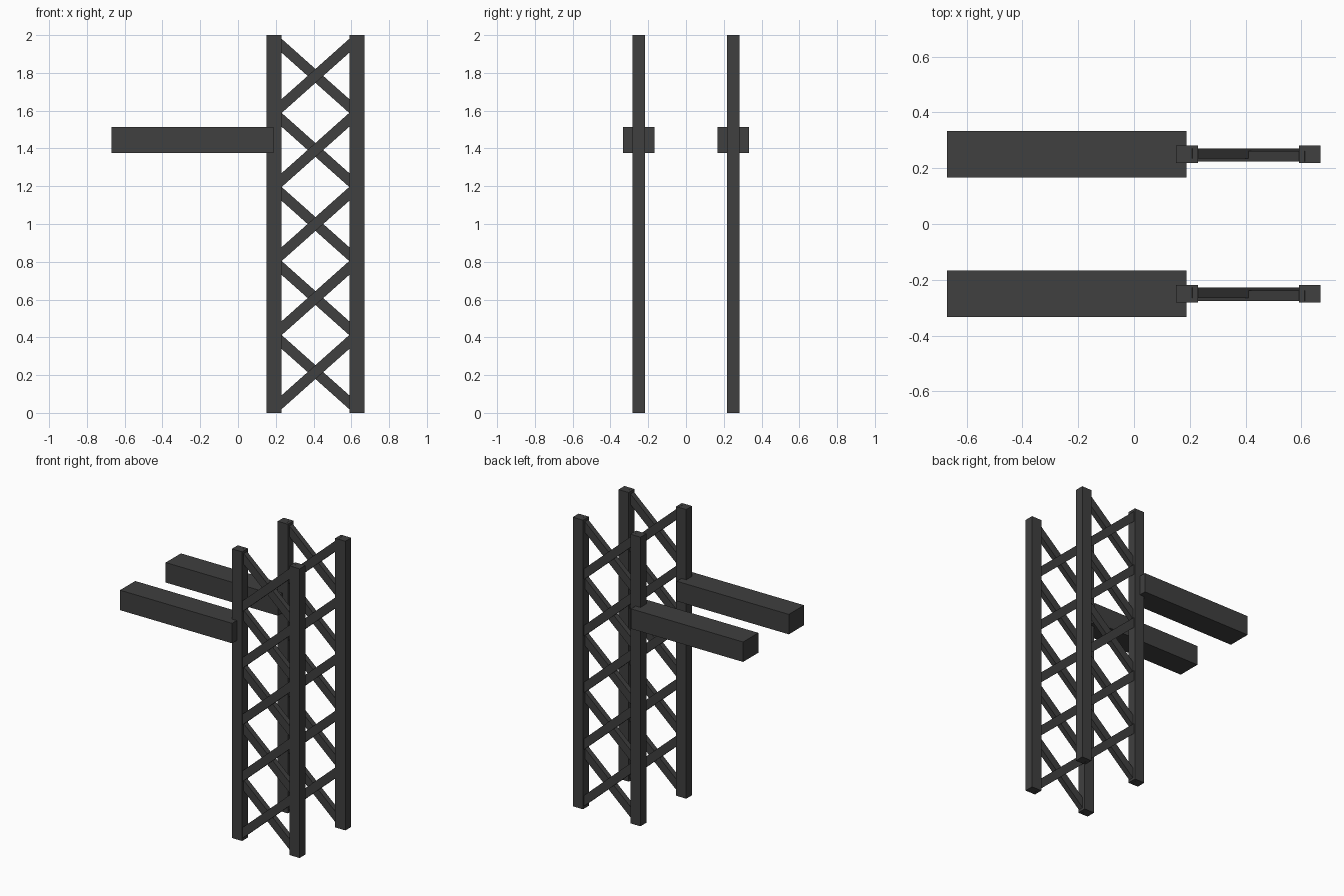
import bpy
import math

if "Cube" in bpy.data.objects:
    bpy.data.objects.remove(bpy.data.objects["Cube"])

dark = bpy.data.materials.new("dark_steel")
dark.diffuse_color = (0.05, 0.05, 0.05, 1)
dark.use_nodes = True
dark.node_tree.nodes["Principled BSDF"].inputs["Base Color"].default_value = dark.diffuse_color


def box(name, centre, size, tilt=0.0):
    bpy.ops.mesh.primitive_cube_add(size=1, location=centre, rotation=(0, tilt, 0))
    ob = bpy.context.object
    ob.name = name
    ob.scale = size
    bpy.ops.object.transform_apply(location=False, rotation=False, scale=True)
    ob.data.materials.append(dark)
    return ob


LEFT_X, RIGHT_X = 0.19, 0.63
BAYS = 5
Z0, Z1 = 0.02, 1.98
STEP = (Z1 - Z0) / BAYS
SPAN = RIGHT_X - LEFT_X
LENGTH = math.hypot(SPAN, STEP)
ANGLE = math.atan2(STEP, SPAN)

for side, y in (("front", -0.25), ("back", 0.25)):
    # Upright posts
    box(side + "_left_post", (LEFT_X, y, 1), (0.078, 0.064, 2))
    box(side + "_right_post", (RIGHT_X, y, 1), (0.078, 0.064, 2))

    # Crossed lattice braces, the two directions slightly offset in depth
    for i in range(BAYS):
        z = Z0 + STEP * (i + 0.5)
        for label, sign in (("rising", -1), ("falling", 1)):
            box(f"{side}_{label}_brace_{i + 1}",
                ((LEFT_X + RIGHT_X) / 2, y - 0.002 + sign * 0.005, z),
                (LENGTH, 0.037, 0.055), sign * ANGLE)

    # Lifting arm overlapping the left post
    box(side + "_arm", (-0.241, y, 1.445), (0.858, 0.166, 0.138))
